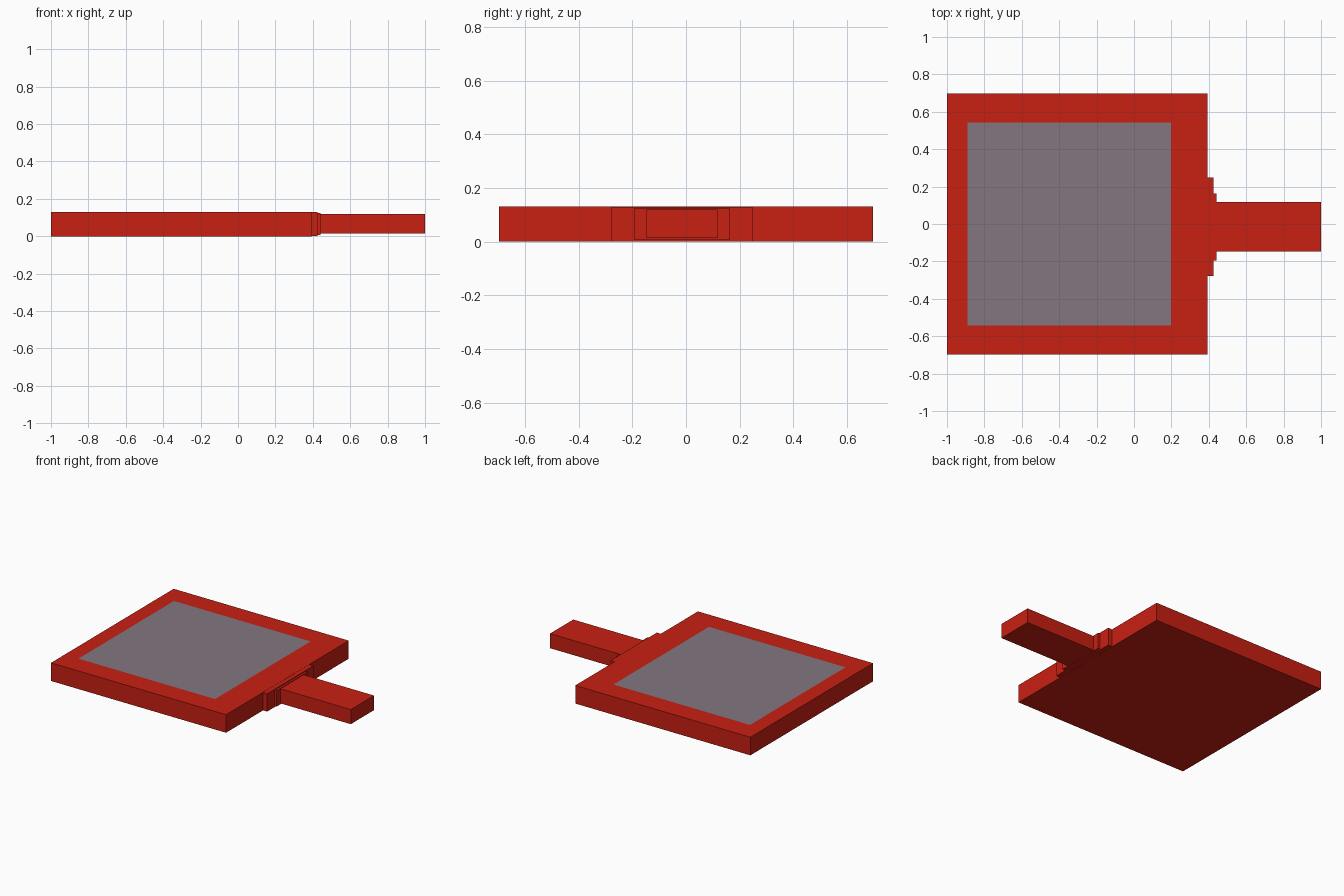
import bpy
import bmesh
from mathutils import Vector

if "Cube" in bpy.data.objects:
    bpy.data.objects.remove(bpy.data.objects["Cube"])


def material(name, rgb):
    m = bpy.data.materials.new(name)
    m.diffuse_color = (*rgb, 1)
    m.use_nodes = True
    m.node_tree.nodes["Principled BSDF"].inputs["Base Color"].default_value = m.diffuse_color
    return m


def block(name, lo, hi, mat):
    """Box spanning two opposite corners; a zero height gives a flat sheet."""
    lo, hi = Vector(lo), Vector(hi)
    mid, size = (lo + hi) / 2, hi - lo
    bm = bmesh.new()
    if size.z:
        bmesh.ops.create_cube(bm, size=1)
    else:
        bmesh.ops.create_grid(bm, x_segments=1, y_segments=1, size=0.5)
    bmesh.ops.scale(bm, vec=(size.x, size.y, size.z or 1), verts=bm.verts)
    mesh = bpy.data.meshes.new(name)
    bm.to_mesh(mesh)
    bm.free()
    mesh.materials.append(mat)
    ob = bpy.data.objects.new(name, mesh)
    ob.location = mid
    bpy.context.collection.objects.link(ob)
    return ob


red = material("red", (0.58, 0.014, 0.006))
grey = material("grey", (0.23, 0.18, 0.215))

# Square board with a flush panel on its top
block("board", (-1, -0.697, 0), (0.393, 0.697, 0.13), red)
block("top_panel", (-0.89, -0.542, 0.1305), (0.197, 0.544, 0.1305), grey)

# Two stepped collars leading into the handle
block("wide_collar", (0.393, -0.277, 0.001), (0.426, 0.248, 0.129), red)
block("narrow_collar", (0.426, -0.194, 0.008), (0.441, 0.164, 0.123), red)
block("handle", (0.441, -0.147, 0.014), (1, 0.117, 0.119), red)
